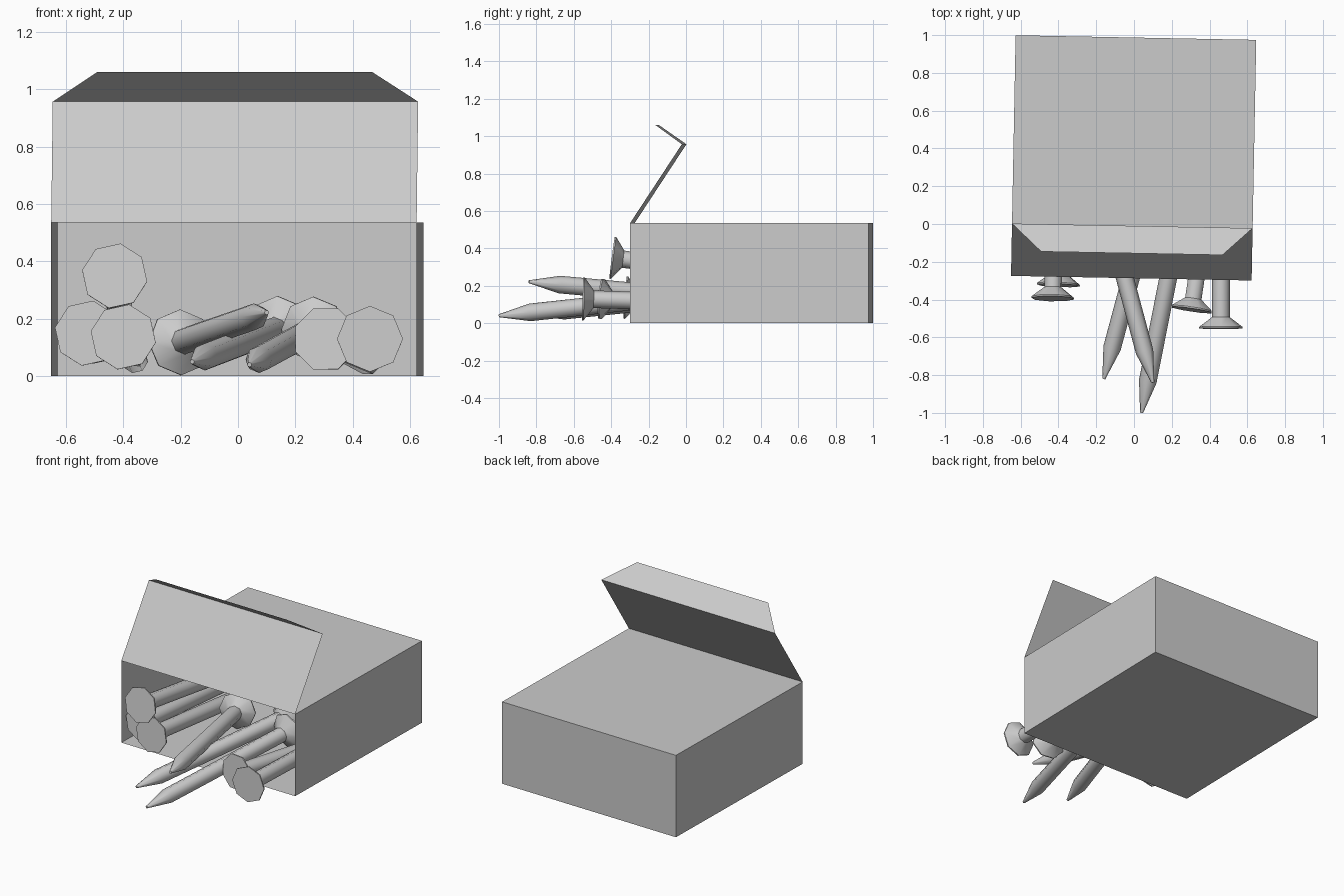
import bpy, bmesh
from math import radians, pi, cos, sin
from mathutils import Vector, Matrix

cube = bpy.data.objects.get("Cube")
if cube:
    bpy.data.objects.remove(cube, do_unlink=True)

grey = bpy.data.materials.new("light_grey")
grey.use_nodes = True
grey.diffuse_color = (0.6, 0.6, 0.6, 1)
grey.node_tree.nodes["Principled BSDF"].inputs["Base Color"].default_value = (0.6, 0.6, 0.6, 1)


def add_object(name, bm, matrix):
    mesh = bpy.data.meshes.new(name)
    bm.to_mesh(mesh)
    bm.free()
    mesh.materials.append(grey)
    obj = bpy.data.objects.new(name, mesh)
    bpy.context.collection.objects.link(obj)
    obj.matrix_world = matrix
    return obj


HALF, HEIGHT = 0.637, 0.535
box_pose = Matrix.Translation((-0.002, 0.35, 0)) @ Matrix.Rotation(radians(-1.1), 4, 'Z')

# Thin carton, open at the front
bm = bmesh.new()
bmesh.ops.create_cube(bm, size=1)
bmesh.ops.transform(bm, verts=bm.verts, matrix=Matrix.Translation((0, 0, HEIGHT / 2))
                    @ Matrix.Diagonal((2 * HALF, 2 * HALF, HEIGHT, 1)))
front = [f for f in bm.faces if f.normal.y < -0.9]
bmesh.ops.delete(bm, geom=front, context='FACES')
add_object("box", bm, box_pose)

# Raised lid with a tapered tuck flap: half width, y, z of each fold
bm = bmesh.new()
folds = [(HALF, -HALF, HEIGHT), (HALF, -0.36, 0.957), (0.48, -0.505, 1.06)]
rows = [[bm.verts.new((s * w, y, z)) for s in (-1, 1)] for w, y, z in folds]
for a, b in zip(rows, rows[1:]):
    bm.faces.new((a[0], a[1], b[1], b[0]))
add_object("lid_flap", bm, box_pose)

# Nail outline: radius and distance from the head
LENGTH, SIDES = 1.17, 8
PROFILE = [(0.115, 0), (0.115, 0.008), (0.047, 0.06), (0.047, LENGTH - 0.17), (0.008, LENGTH)]


def nail(name, head, direction, roll=0):
    """Eight-sided nail whose head centre is at head, with its tip along direction."""
    bm = bmesh.new()
    rings = [[bm.verts.new((r * cos(2 * pi * i / SIDES), r * sin(2 * pi * i / SIDES), d))
              for i in range(SIDES)] for r, d in PROFILE]
    for a, b in zip(rings, rings[1:]):
        for i in range(SIDES):
            j = (i + 1) % SIDES
            bm.faces.new((a[i], a[j], b[j], b[i]))
    bm.faces.new(rings[0][::-1])
    bm.faces.new(rings[-1])
    turn = Vector(direction).to_track_quat('Z', 'Y').to_matrix().to_4x4()
    pose = Matrix.Translation(head) @ turn @ Matrix.Rotation(radians(roll), 4, 'Z')
    obj = add_object(name, bm, pose)
    bpy.ops.object.select_all(action='DESELECT')
    obj.select_set(True)
    bpy.context.view_layer.objects.active = obj
    bpy.ops.object.shade_smooth_by_angle(angle=radians(50))


# Nails with heads toward the opening
nail("nail_top_right", (-0.43, -0.395, 0.35), (0.02, 1, -0.13), 10)
nail("nail_outer_right", (-0.525, -0.25, 0.15), (0.03, 1, -0.06), 10)
nail("nail_inner_right", (-0.4, -0.325, 0.137), (0.04, 1, -0.08), 10)
nail("nail_inner_left", (0.305, -0.455, 0.13), (0.15, 1, -0.08), 22)
nail("nail_outer_left", (0.46, -0.553, 0.13), (0.0, 1, -0.03))

# Nails with tips spilling out: tip and head positions
spilled = [((0.1, -0.84, 0.222), (-0.2, 0.28, 0.118)),
           ((-0.16, -0.82, 0.05), (0.14, 0.3, 0.165)),
           ((0.04, -1.0, 0.04), (0.265, 0.14, 0.163))]
for n, (tip, back) in enumerate(spilled, 1):
    way = (Vector(tip) - Vector(back)).normalized()
    nail(f"spilled_nail_{n}", Vector(tip) - way * LENGTH, way)
